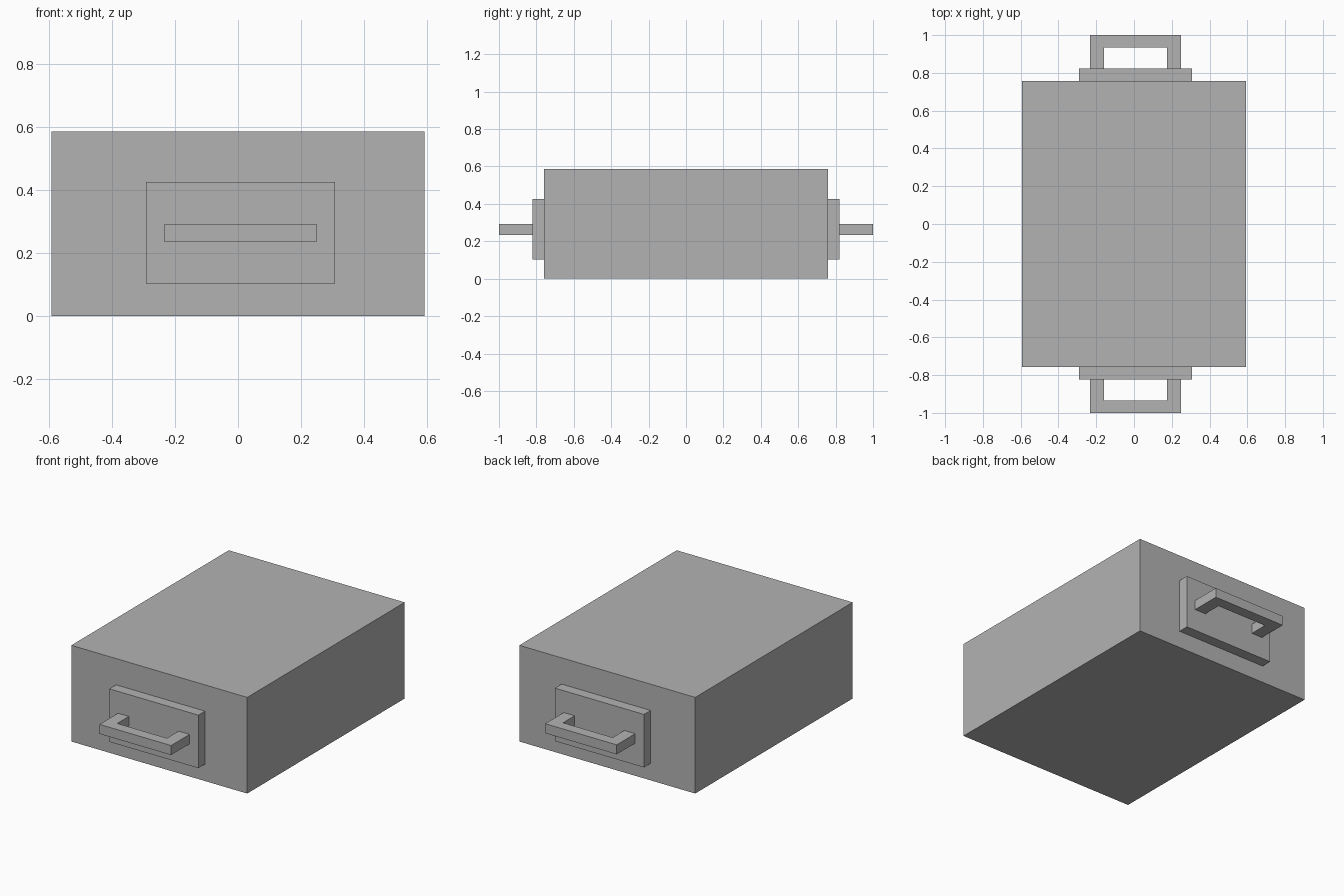
import bpy
import bmesh

cube = bpy.data.objects.get("Cube")
if cube:
    bpy.data.objects.remove(cube, do_unlink=True)

grey = bpy.data.materials.new("plain grey")
grey.use_nodes = True
colour = (0.45, 0.45, 0.45, 1)
grey.diffuse_color = colour
grey.node_tree.nodes["Principled BSDF"].inputs["Base Color"].default_value = colour


def extrude_outline(name, outline, bottom, top):
    """Extrude a flat outline (x, y) from bottom to top."""
    bm = bmesh.new()
    face = bm.faces.new([bm.verts.new((x, y, bottom)) for x, y in outline])
    result = bmesh.ops.extrude_face_region(bm, geom=[face])
    verts = [v for v in result["geom"] if isinstance(v, bmesh.types.BMVert)]
    bmesh.ops.translate(bm, verts=verts, vec=(0, 0, top - bottom))
    bmesh.ops.recalc_face_normals(bm, faces=bm.faces)
    mesh = bpy.data.meshes.new(name)
    bm.to_mesh(mesh)
    bm.free()
    mesh.materials.append(grey)
    obj = bpy.data.objects.new(name, mesh)
    bpy.context.collection.objects.link(obj)
    return obj


def rectangle(x0, x1, y0, y1):
    return [(x0, y0), (x1, y0), (x1, y1), (x0, y1)]


WIDTH, DEPTH, HEIGHT = 0.593, 0.758, 0.586
PLATE_Y, GRIP_Y, END_Y = 0.822, 0.934, 1.0

# Main box
extrude_outline("box_body", rectangle(-WIDTH, WIDTH, -DEPTH, DEPTH), 0, HEIGHT)

# Mounting plate and U-shaped handle on each end
for label, side in (("front", -1), ("back", 1)):
    extrude_outline(label + "_plate",
                    rectangle(-0.292, 0.308, side * DEPTH, side * PLATE_Y),
                    0.103, 0.426)
    left, right, inner_left, inner_right = -0.233, 0.249, -0.16, 0.175
    u_shape = [(left, PLATE_Y), (left, END_Y), (right, END_Y), (right, PLATE_Y),
               (inner_right, PLATE_Y), (inner_right, GRIP_Y),
               (inner_left, GRIP_Y), (inner_left, PLATE_Y)]
    extrude_outline(label + "_handle", [(x, side * y) for x, y in u_shape],
                    0.235, 0.293)
